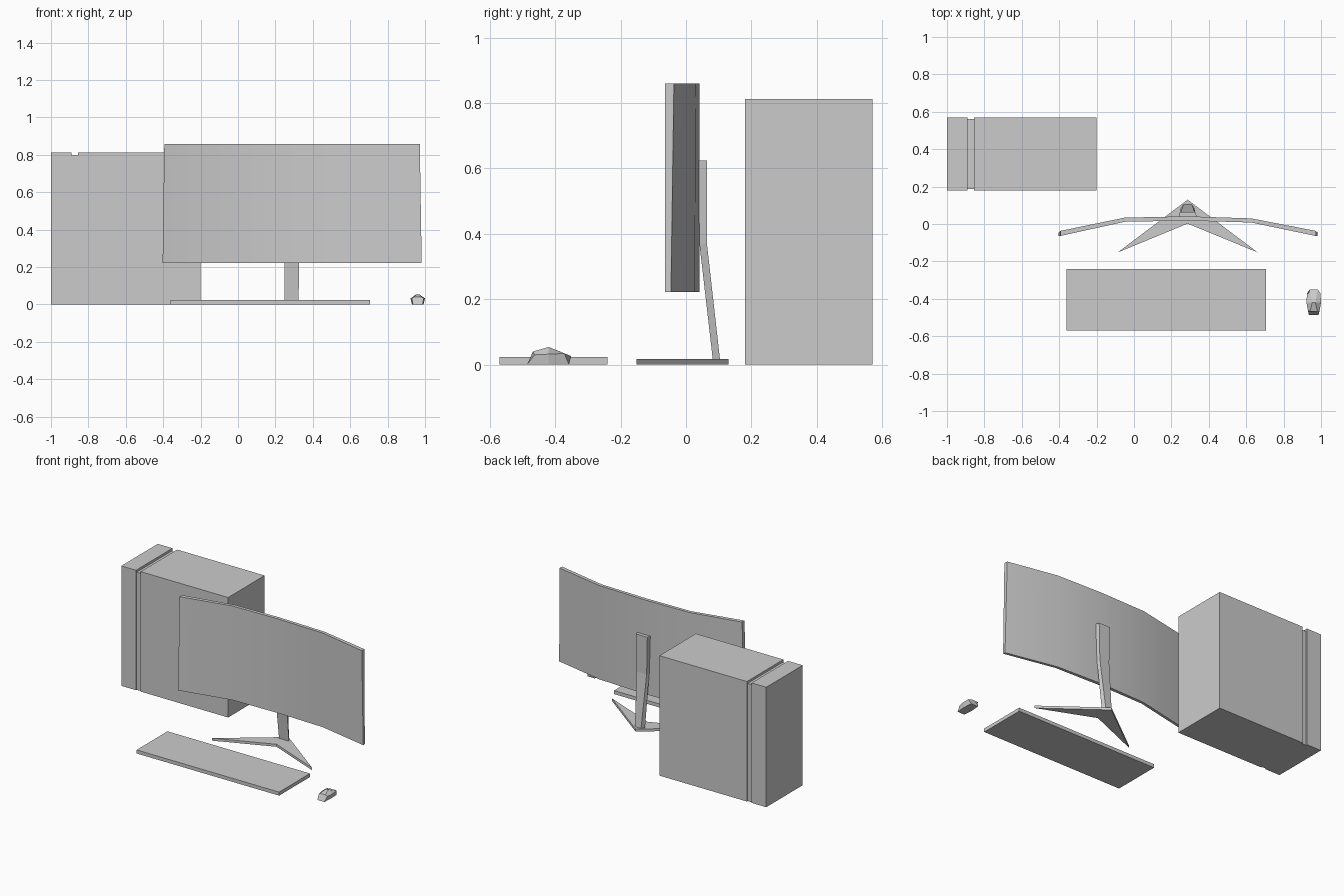
import bpy, bmesh, math

if "Cube" in bpy.data.objects:
    bpy.data.objects.remove(bpy.data.objects["Cube"])

CX = 0.287  # centre line of the monitor


def loft(name, sections, smooth=False):
    """Skin matching closed cross-sections and cap both ends."""
    bm = bmesh.new()
    rings = [[bm.verts.new(p) for p in s] for s in sections]
    n = len(rings[0])
    for a, b in zip(rings, rings[1:]):
        for i in range(n):
            j = (i + 1) % n
            bm.faces.new((a[i], a[j], b[j], b[i]))
    bm.faces.new(rings[0])
    bm.faces.new(rings[-1])
    bmesh.ops.recalc_face_normals(bm, faces=bm.faces)
    me = bpy.data.meshes.new(name)
    bm.to_mesh(me)
    bm.free()
    ob = bpy.data.objects.new(name, me)
    bpy.context.collection.objects.link(ob)
    if smooth:
        bpy.ops.object.select_all(action='DESELECT')
        ob.select_set(True)
        bpy.context.view_layer.objects.active = ob
        bpy.ops.object.shade_smooth_by_angle(angle=math.radians(30))
    return ob


def box(name, x, y, z):
    ring = lambda h: [(x[0], y[0], h), (x[1], y[0], h), (x[1], y[1], h), (x[0], y[1], h)]
    return loft(name, [ring(z[0]), ring(z[1])])


# Computer tower: side panel, recessed band, main case
box("tower_side_panel", (-1.0, -0.89), (0.18, 0.57), (0, 0.812))
box("tower_recessed_band", (-0.89, -0.855), (0.187, 0.562), (0, 0.796))
box("tower_case", (-0.855, -0.2), (0.18, 0.57), (0, 0.812))

# Keyboard slab
box("keyboard", (-0.36, 0.707), (-0.57, -0.24), (0, 0.024))

# Curved screen: x at bottom, x at top, front y, back y, back y shift at the bottom
stations = [
    (-0.403, -0.394, -0.064, -0.037, -0.009),
    (-0.05, -0.05, 0.012, 0.034, -0.003),
    (CX, CX, 0.018, 0.041, 0),
    (0.627, 0.627, 0.008, 0.030, -0.003),
    (0.982, 0.972, -0.064, -0.037, -0.009),
]
loft("monitor_screen", [
    [(xb, f, 0.222), (xt, f, 0.859), (xt, b, 0.859), (xb, b + d, 0.222)]
    for xb, xt, f, b, d in stations], smooth=True)

# Stand arm: z, front y, back y, front half width, back half width
arm = [(0.015, 0.082, 0.104, 0.037, 0.023),
       (0.37, 0.041, 0.064, 0.041, 0.037),
       (0.624, 0.039, 0.064, 0.048, 0.042)]
loft("stand_arm", [
    [(CX - wf, f, z), (CX + wf, f, z), (CX + wb, b, z), (CX - wb, b, z)]
    for z, f, b, wf, wb in arm])

# Chevron foot
chevron = [(0, 0.002), (0.374, -0.152), (0, 0.13), (-0.374, -0.152)]
loft("stand_foot", [[(CX + x, y, z) for x, y in chevron] for z in (0, 0.017)])

# Faceted mouse: (half width, y, z) for the base, shoulder and crest of each section
MX = 0.961
mouse = [
    [(0.026, -0.486, 0), (0.031, -0.463, 0.030), (0.020, -0.468, 0.040)],
    [(0.031, -0.42, 0), (0.039, -0.42, 0.032), (0.008, -0.42, 0.054)],
    [(0.027, -0.358, 0), (0.036, -0.372, 0.034), (0.022, -0.351, 0.026)],
]
loft("mouse", [
    [(MX - w, y, z) for w, y, z in s] + [(MX + w, y, z) for w, y, z in reversed(s)]
    for s in mouse])
